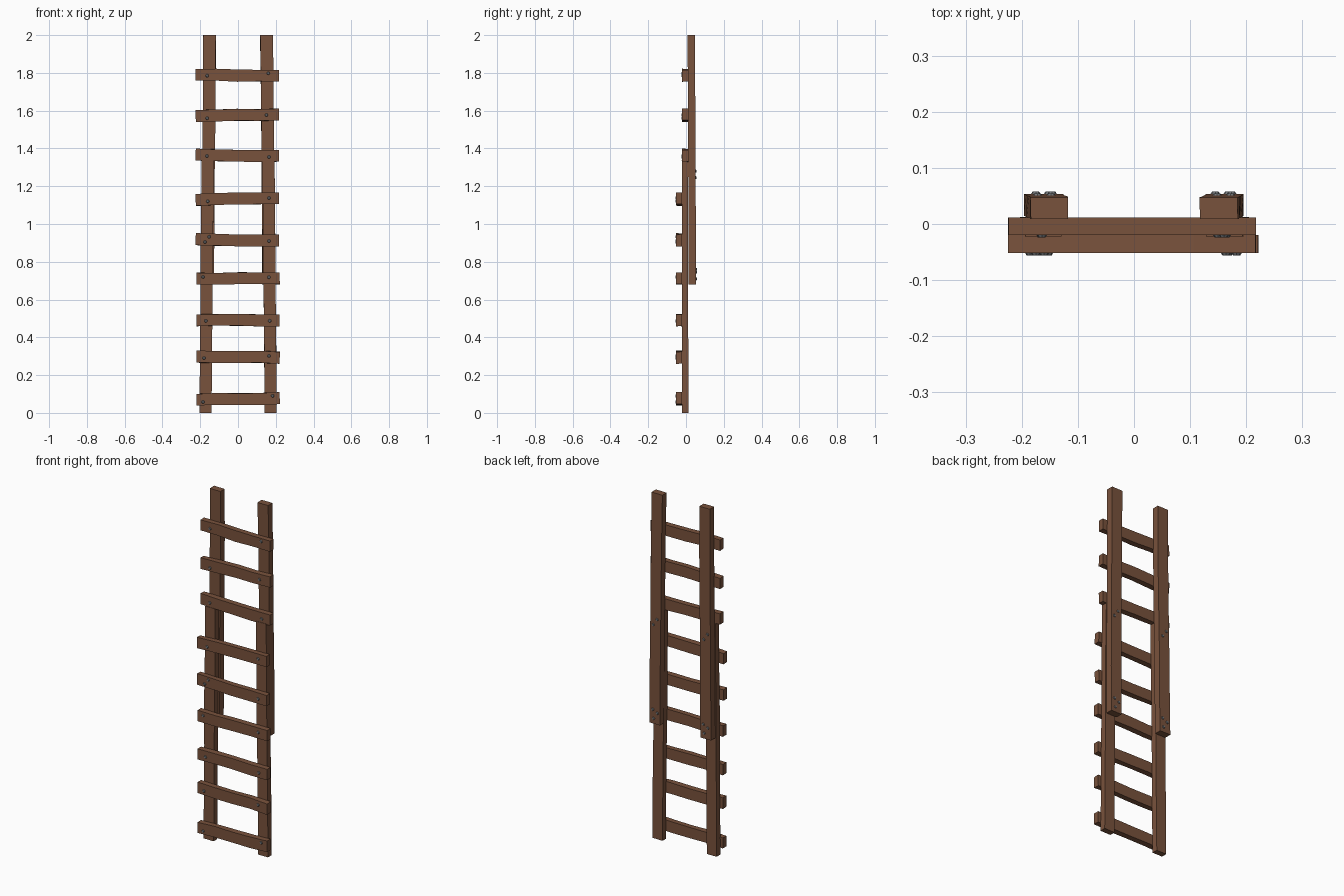
import bpy, bmesh, math, random
from mathutils import Vector, Matrix

if "Cube" in bpy.data.objects:
    bpy.data.objects.remove(bpy.data.objects["Cube"])

random.seed(4)


def material(name, colour):
    m = bpy.data.materials.new(name)
    m.diffuse_color = (*colour, 1)
    m.use_nodes = True
    m.node_tree.nodes["Principled BSDF"].inputs["Base Color"].default_value = m.diffuse_color
    return m


WOOD = material("brown wood", (0.19, 0.084, 0.045))
IRON = material("grey iron", (0.17, 0.18, 0.19))


def finish(bm, name, mat):
    bmesh.ops.recalc_face_normals(bm, faces=bm.faces)
    me = bpy.data.meshes.new(name)
    bm.to_mesh(me)
    bm.free()
    me.materials.append(mat)
    ob = bpy.data.objects.new(name, me)
    bpy.context.collection.objects.link(ob)
    return ob


def board(name, start, end, width, depth, segs, jitter):
    """Rough plank lying in the xz plane, depth along y, slightly uneven."""
    a, b = Vector(start), Vector(end)
    side = (b - a).cross(Vector((0, 1, 0))).normalized() * width / 2
    back = Vector((0, depth / 2, 0))
    bm = bmesh.new()
    rings = []
    for i in range(segs + 1):
        c = a.lerp(b, i / segs)
        inner = 0 < i < segs
        sway = side.normalized() * random.uniform(-jitter, jitter) * inner
        ring = []
        for s, t in ((-1, -1), (1, -1), (1, 1), (-1, 1)):
            w = 1 + random.uniform(-jitter, jitter) / width
            ring.append(bm.verts.new(c + sway + side * s * w + back * t))
        rings.append(ring)
    for r, q in zip(rings, rings[1:]):
        for k in range(4):
            bm.faces.new((r[k], r[(k + 1) % 4], q[(k + 1) % 4], q[k]))
    bm.faces.new(rings[0])
    bm.faces.new(rings[-1])
    return finish(bm, name, WOOD)


def nail(name, x, y, z, front=True):
    """Low domed nail head."""
    bm = bmesh.new()
    turn = Matrix.Rotation(math.radians(90 if front else -90), 4, 'X')
    bmesh.ops.create_cone(bm, cap_ends=True, segments=8, radius1=0.011,
                          radius2=0.006, depth=0.008,
                          matrix=Matrix.Translation((x, y, z)) @ turn)
    finish(bm, name, IRON)


# Rails: lower pair in front, upper pair overlapping behind
for s, label in ((-1, "left"), (1, "right")):
    board("lower_rail_" + label, (s * 0.172, -0.004, 0), (s * 0.161, -0.006, 1.335),
          0.064, 0.033, 5, 0.002)
    board("upper_rail_" + label, (s * 0.162, 0.034, 0.68), (s * 0.151, 0.028, 2.0),
          0.067, 0.039, 5, 0.002)
    # nails joining the rails, seen from behind
    for dx, z in ((-0.012, 1.28), (0.012, 1.245), (-0.015, 0.745),
                  (0.014, 0.76), (0.008, 0.71)):
        nail("rail_nail_" + label, s * 0.16 + dx,
             0.0535 if z < 1 else 0.0505, z, False)

# Rungs: left z, right z, left nail (x, z), right nail (x, z)
rungs = [
    (0.070, 0.078, -0.185, 0.058, 0.183, 0.090),
    (0.298, 0.292, -0.180, 0.290, 0.164, 0.302),
    (0.490, 0.490, -0.170, 0.487, 0.168, 0.487),
    (0.711, 0.712, -0.185, 0.720, 0.164, 0.718),
    (0.920, 0.912, -0.175, 0.905, 0.164, 0.910),
    (1.127, 1.137, -0.160, 1.120, 0.164, 1.138),
    (1.367, 1.361, -0.165, 1.360, 0.164, 1.355),
    (1.571, 1.580, -0.164, 1.560, 0.150, 1.577),
    (1.790, 1.786, -0.164, 1.785, 0.160, 1.798),
]
for i, (zl, zr, nx, nz, mx, mz) in enumerate(rungs):
    upper = i > 5
    y = -0.004 if upper else -0.036
    shift = -0.004 if i > 3 else 0
    board("rung_%d" % (i + 1), (-0.220 + shift, y, zl), (0.221 + shift, y, zr),
          0.062, 0.032, 4, 0.003)
    nail("rung_nail_left", nx, y - 0.0165, nz)
    nail("rung_nail_right", mx, y - 0.0165, mz)
nail("rung_nail_extra", -0.153, -0.0525, 0.932)
